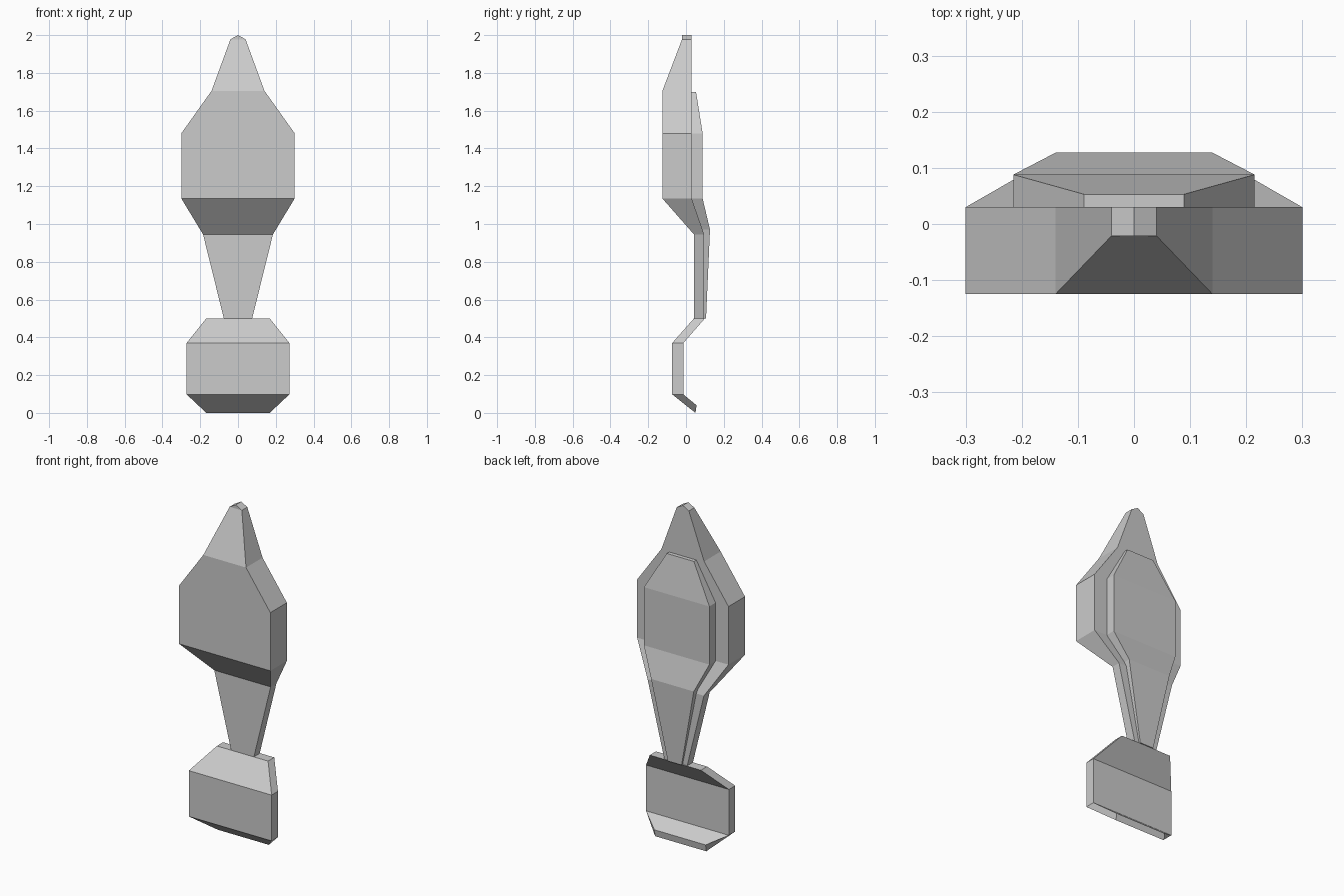
import bpy
import bmesh

old = bpy.data.objects.get("Cube")
if old:
    bpy.data.objects.remove(old, do_unlink=True)

grey = bpy.data.materials.new("plain grey")
grey.use_nodes = True
colour = (0.6, 0.6, 0.6, 1)
grey.diffuse_color = colour
grey.node_tree.nodes["Principled BSDF"].inputs["Base Color"].default_value = colour


def loft(name, rows):
    """Join rectangular sections (half width, front y, front z, back y, back z)."""
    bm = bmesh.new()
    rings = []
    for w, yf, zf, yb, zb in rows:
        corners = [(-w, yf, zf), (w, yf, zf), (w, yb, zb), (-w, yb, zb)]
        rings.append([bm.verts.new(c) for c in corners])
    for a, b in zip(rings, rings[1:]):
        for i in range(4):
            j = (i + 1) % 4
            bm.faces.new((a[i], a[j], b[j], b[i]))
    bm.faces.new(rings[0])
    bm.faces.new(rings[-1])
    bmesh.ops.remove_doubles(bm, verts=bm.verts, dist=0.0005)
    bmesh.ops.recalc_face_normals(bm, faces=bm.faces)
    mesh = bpy.data.meshes.new(name)
    bm.to_mesh(mesh)
    bm.free()
    mesh.materials.append(grey)
    obj = bpy.data.objects.new(name, mesh)
    bpy.context.collection.objects.link(obj)
    return obj


def level(z, w, front, back):
    return (w, front, z, back, z)


# Pointed head with its tapering stem
loft("head_and_stem", [
    level(0.5, 0.075, 0.042, 0.096),
    level(0.945, 0.185, 0.042, 0.096),
    level(1.135, 0.3, -0.125, 0.03),
    level(1.48, 0.3, -0.125, 0.03),
    level(1.705, 0.14, -0.125, 0.03),
    level(1.978, 0.04, -0.021, 0.03),
    level(2.0, 0.0, -0.021, 0.03),
])

# Raised panel along the back, sunk slightly into the head and stem
loft("back_panel", [
    level(0.5, 0.045, 0.08, 0.106),
    level(0.97, 0.14, 0.08, 0.127),
    level(1.135, 0.215, 0.02, 0.088),
    level(1.48, 0.215, 0.02, 0.088),
    level(1.7, 0.089, 0.02, 0.053),
])

# Bent plate at the foot
loft("foot_plate", [
    (0.168, 0.05, 0.0, 0.056, 0.04),
    (0.272, -0.073, 0.098, -0.014, 0.098),
    (0.272, -0.073, 0.37, -0.014, 0.37),
    (0.168, 0.042, 0.5, 0.1, 0.5),
])
